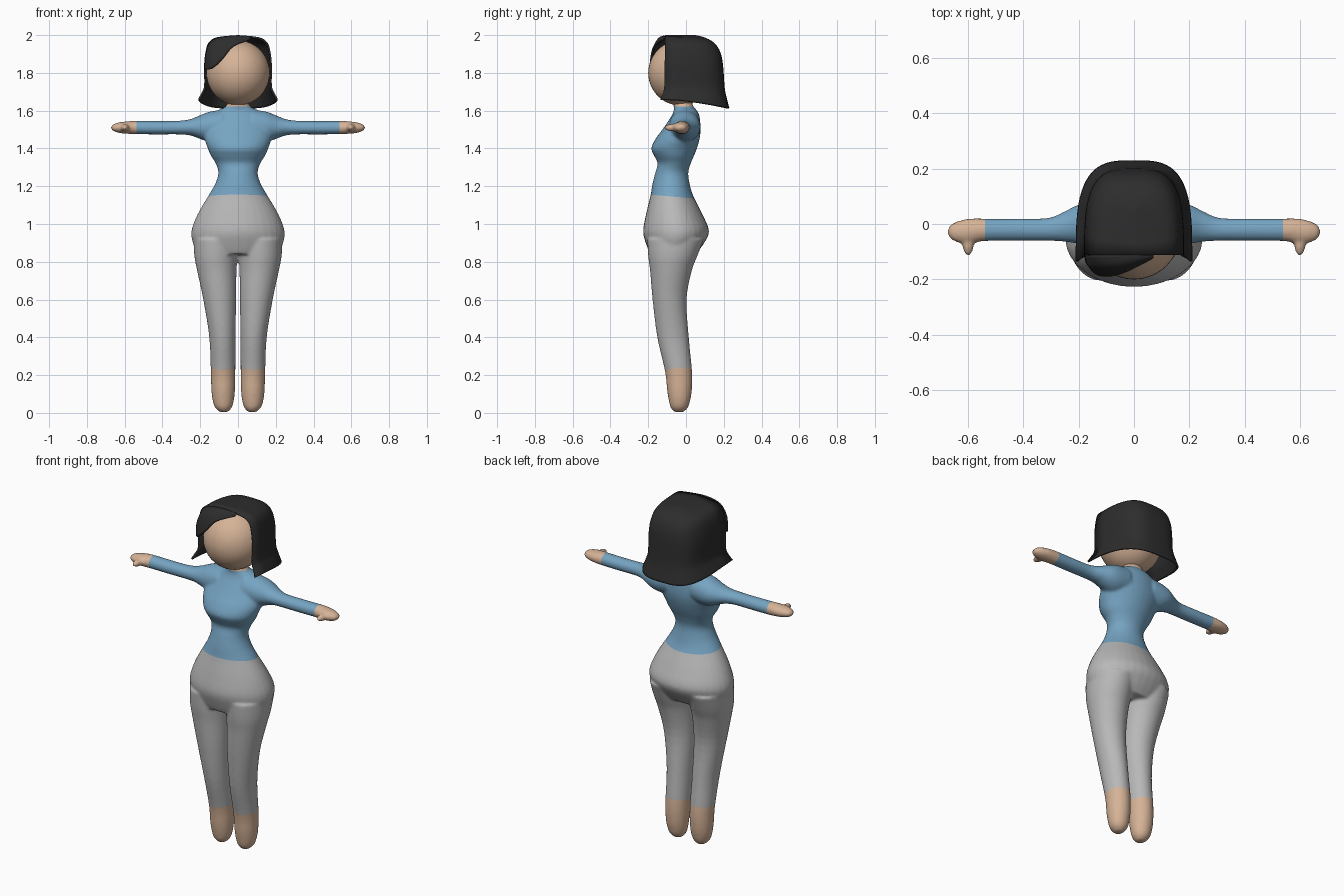
import bpy, bmesh, math
from mathutils import Vector

if "Cube" in bpy.data.objects:
    bpy.data.objects.remove(bpy.data.objects["Cube"])


def material(name, rgb):
    m = bpy.data.materials.new(name)
    m.diffuse_color = (*rgb, 1)
    m.use_nodes = True
    m.node_tree.nodes["Principled BSDF"].inputs["Base Color"].default_value = m.diffuse_color
    return m


SKIN = material("skin", (0.67, 0.45, 0.31))
SHIRT = material("blue shirt", (0.18, 0.37, 0.54))
PANTS = material("grey trousers", (0.48, 0.48, 0.48))
HAIR = material("black hair", (0.026, 0.026, 0.026))


def finish(bm, name, mats):
    for f in bm.faces:
        f.smooth = True
    me = bpy.data.meshes.new(name)
    bm.to_mesh(me)
    bm.free()
    for m in mats:
        me.materials.append(m)
    ob = bpy.data.objects.new(name, me)
    bpy.context.collection.objects.link(ob)
    return ob


def spline(rows, steps=4):
    """Catmull-Rom interpolation of a list of number tuples."""
    out = []
    for i in range(len(rows) - 1):
        p = [rows[max(0, min(len(rows) - 1, i + k))] for k in (-1, 0, 1, 2)]
        for s in range(steps):
            t = s / steps
            out.append([b + 0.5 * t * (c - a + t * (2 * a - 5 * b + 4 * c - d + t * (3 * (b - c) + d - a)))
                        for a, b, c, d in zip(*p)])
    return out + [list(rows[-1])]


def loft(bm, rows, place, n=32):
    """Closed tube; each row is position, low/high of axis a, low/high of axis b."""
    rings = []
    for t, a0, a1, b0, b1 in spline(rows):
        rings.append([bm.verts.new(place(t, (a0 + a1) / 2 + (a1 - a0) / 2 * math.cos(k * math.tau / n),
                                         (b0 + b1) / 2 + (b1 - b0) / 2 * math.sin(k * math.tau / n)))
                      for k in range(n)])
    for r, q in zip(rings, rings[1:]):
        for k in range(n):
            bm.faces.new((r[k], r[(k + 1) % n], q[(k + 1) % n], q[k]))
    bm.faces.new(rings[0])
    bm.faces.new(rings[-1])


def ball(bm, centre, radii):
    vs = bmesh.ops.create_uvsphere(bm, u_segments=40, v_segments=24, radius=1)["verts"]
    for v in vs:
        v.co = Vector(centre) + Vector(c * r for c, r in zip(v.co, radii))


# body: torso, legs and arms lofted, then fused into one smooth skin
torso = [(0.84, -.20, .20, -.19, .05), (0.89, -.235, .235, -.21, .09), (0.96, -.247, .247, -.227, .122),
         (1.05, -.215, .215, -.212, .088), (1.15, -.157, .157, -.188, .038), (1.21, -.122, .122, -.178, .02),
         (1.27, -.104, .104, -.163, .012), (1.32, -.118, .118, -.15, .025), (1.36, -.143, .143, -.168, .042),
         (1.40, -.16, .16, -.184, .058), (1.45, -.177, .177, -.162, .072), (1.5, -.175, .175, -.125, .077),
         (1.57, -.14, .14, -.078, .072), (1.605, -.1, .1, -.064, .055), (1.625, -.062, .062, -.066, .037),
         (1.68, -.05, .05, -.065, .03)]
leg = [(0.004, .055, .095, -.06, -.015), (0.025, .035, .119, -.08, .008), (0.06, .023, .133, -.09, .021),
       (0.12, .016, .141, -.1, .031), (0.22, .014, .144, -.111, .032), (0.4, .013, .152, -.152, .015),
       (0.6, .01, .184, -.177, .003), (0.75, .008, .216, -.19, .03), (0.83, .003, .231, -.2, .06),
       (0.92, 0, .235, -.205, .095)]
arm = [(.08, 1.44, 1.605, -.09, .075), (.15, 1.435, 1.595, -.085, .077), (.2, 1.45, 1.576, -.072, .07),
       (.25, 1.468, 1.556, -.064, .046), (.31, 1.474, 1.547, -.061, .022), (.42, 1.474, 1.545, -.061, .02),
       (.54, 1.475, 1.546, -.062, .02), (.59, 1.478, 1.543, -.07, .02), (.63, 1.482, 1.538, -.068, .012),
       (.66, 1.492, 1.528, -.055, -.002), (.672, 1.504, 1.516, -.038, -.018)]
bm = bmesh.new()
loft(bm, torso, lambda t, a, b: (a, b, t))
for s in (-1, 1):
    loft(bm, leg, lambda t, a, b: (s * a, b, t))
    loft(bm, arm, lambda t, a, b: (s * t, b, a))
    ball(bm, (s * .598, -.07, 1.51), (.021, .045, .02))  # thumb
bmesh.ops.recalc_face_normals(bm, faces=bm.faces)
body = finish(bm, "body", [])
mod = body.modifiers.new("fuse", "REMESH")
mod.mode, mod.voxel_size = "VOXEL", 0.008
mod = body.modifiers.new("soften", "SMOOTH")
mod.factor, mod.iterations = 0.5, 6
fused = bpy.data.meshes.new_from_object(body.evaluated_get(bpy.context.evaluated_depsgraph_get()))
bpy.data.objects.remove(body)

# cut clean clothing edges and colour by position
WAIST, ANKLE = (Vector((0, -.07, 1.145)), Vector((0, .09, 1))), (Vector((0, -.04, .237)), Vector((0, -.1, 1)))
NECK = (Vector((0, 0, 1.622)), Vector((0, 0, 1)))
CUFFS = [(Vector((s * .537, 0, 0)), Vector((s, 0, 0))) for s in (-1, 1)]
bm = bmesh.new()
bm.from_mesh(fused)
for co, no in (WAIST, ANKLE, NECK, *CUFFS):
    bmesh.ops.bisect_plane(bm, geom=bm.verts[:] + bm.edges[:] + bm.faces[:], plane_co=co, plane_no=no)
for f in bm.faces:
    c = f.calc_center_median()
    above = lambda p: (c - p[0]).dot(p[1]) > 0
    if above(NECK) or not above(ANKLE) or any(map(above, CUFFS)):
        f.material_index = 0
    else:
        f.material_index = 1 if above(WAIST) else 2
finish(bm, "body", [SKIN, SHIRT, PANTS])

# head
bm = bmesh.new()
ball(bm, (0, -.03, 1.8), (.168, .17, .172))
finish(bm, "head", [SKIN])


def sheet(name, grid):
    """Thick hair sheet from a grid of points."""
    bm = bmesh.new()
    vs = [[bm.verts.new(p) for p in row] for row in grid]
    for r, q in zip(vs, vs[1:]):
        for k in range(len(r) - 1):
            bm.faces.new((r[k], r[k + 1], q[k + 1], q[k]))
    bmesh.ops.remove_doubles(bm, verts=bm.verts, dist=1e-5)
    bmesh.ops.recalc_face_normals(bm, faces=bm.faces)
    ob = finish(bm, name, [HAIR])
    mod = ob.modifiers.new("thickness", "SOLIDIFY")
    mod.thickness, mod.offset = 0.01, 0
    bpy.context.view_layer.objects.active = ob
    ob.select_set(True)
    bpy.ops.object.shade_smooth_by_angle(angle=math.radians(50))
    ob.select_set(False)


# bob hair: boxy U-shaped rings, open to the face, flipped out at the hem
# row: side height, back height, half width, back y, front y
hair = [(1.66, 1.612, .206, .225, -.135), (1.69, 1.66, .19, .212, -.122), (1.73, 1.72, .174, .2, -.115),
        (1.83, 1.83, .175, .192, -.113), (1.91, 1.9, .167, .18, -.112), (1.96, 1.95, .15, .152, -.112),
        (1.985, 1.98, .105, .105, -.112), (1.995, 1.995, 0, .05, -.112)]
grid = []
for zs, zb, w, b, f in spline(hair, 3):
    row = []
    for k in range(33):
        t = math.pi * k / 32
        sn, cs = max(0, math.sin(t)), math.cos(t)
        sn = 0 if sn < 1e-6 else sn
        row.append((math.copysign(abs(cs) ** .6 * w, cs) if k != 16 else 0, f + (b - f) * sn ** .6, zs + (zb - zs) * sn))
    grid.append(row)
sheet("bob_hair", grid)

# side-swept fringe: from the hair's front rim, over the brow, to its free edge
rim = [(-.172, -.112, 1.825), (-.167, -.112, 1.9), (-.135, -.112, 1.97), (-.04, -.112, 1.992), (.07, -.112, 1.99)]
brow = [(-.173, -.125, 1.822), (-.158, -.15, 1.89), (-.115, -.155, 1.95), (-.035, -.142, 1.982), (.07, -.116, 1.987)]
edge = [(-.17, -.138, 1.818), (-.135, -.178, 1.825), (-.085, -.185, 1.87), (-.025, -.168, 1.94), (.065, -.122, 1.975)]
rows = [spline(r) for r in (rim, brow, edge)]
sheet("fringe", [spline(list(col)) for col in zip(*rows)])
